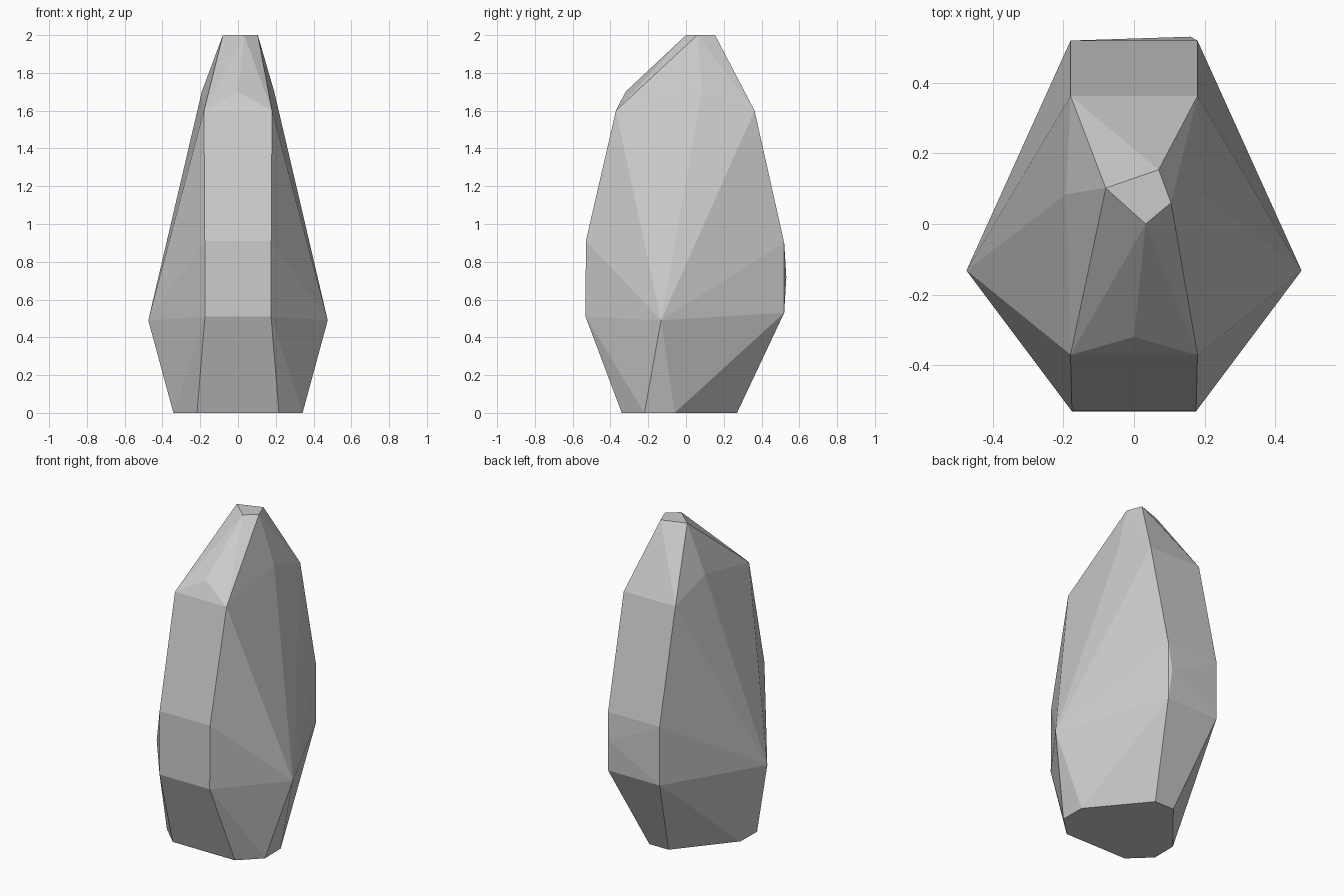
import bpy, bmesh

if "Cube" in bpy.data.objects:
    bpy.data.objects.remove(bpy.data.objects["Cube"])

# Points mirrored left and right: (x, y, z)
paired = [
    # base outline
    (0.217, -0.34, 0), (0.342, -0.22, 0), (0.34, -0.06, 0), (0.067, 0.27, 0),
    # widest side tips
    (0.475, -0.132, 0.49),
    # front and back slab corners
    (0.175, -0.532, 0.51), (0.176, -0.53, 0.91), (0.18, -0.371, 1.6),
    (0.18, 0.52, 0.53), (0.18, 0.52, 0.9), (0.18, 0.363, 1.6),
    # upper side bulges
    (0.192, 0.085, 1.7),
]
# Irregular points: front brow, back chip and the small tilted crown
single = [
    (0, -0.32, 1.7), (0.16, 0.531, 0.72),
    (-0.08, 0.102, 2), (0.07, 0.154, 2), (0.105, 0.06, 2), (0.033, 0, 2),
]

# Faceted stone as the hull of its corners
bm = bmesh.new()
for x, y, z in paired:
    for side in (-1, 1):
        bm.verts.new((side * x, y, z))
for p in single:
    bm.verts.new(p)
hull = bmesh.ops.convex_hull(bm, input=bm.verts)
loose = [v for v in bm.verts if not v.link_faces]
bmesh.ops.delete(bm, geom=loose, context='VERTS')
bmesh.ops.dissolve_limit(bm, angle_limit=0.01, verts=bm.verts, edges=bm.edges)
bmesh.ops.recalc_face_normals(bm, faces=bm.faces)

mesh = bpy.data.meshes.new("standing_stone")
bm.to_mesh(mesh)
bm.free()
stone = bpy.data.objects.new("standing_stone", mesh)
bpy.context.collection.objects.link(stone)
